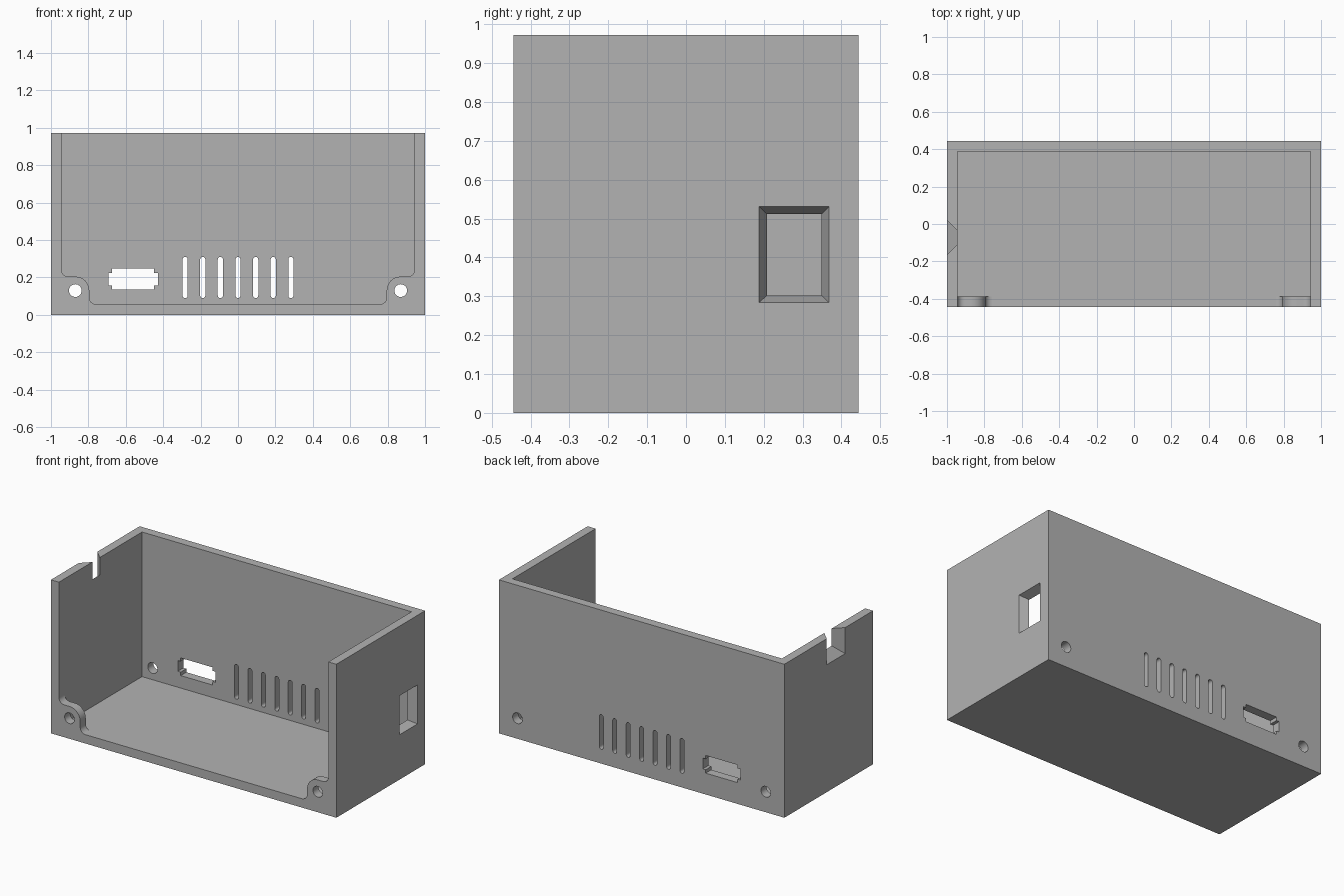
import bpy, bmesh
from math import cos, sin, pi, radians

if "Cube" in bpy.data.objects:
    bpy.data.objects.remove(bpy.data.objects["Cube"])

W, D, H, T = 1.0, 0.444, 0.972, 0.056   # half width, half depth, height, wall


def finish(bm, name):
    bmesh.ops.recalc_face_normals(bm, faces=bm.faces)
    mesh = bpy.data.meshes.new(name)
    bm.to_mesh(mesh)
    bm.free()
    ob = bpy.data.objects.new(name, mesh)
    bpy.context.collection.objects.link(ob)
    return ob


def tapered(name, x0, x1, rect0, rect1):
    """Block along x; each rect is (y low, y high, z low, z high)."""
    bm = bmesh.new()
    bmesh.ops.create_cube(bm, size=2)
    for v in bm.verts:
        x, r = (x0, rect0) if v.co.x < 0 else (x1, rect1)
        v.co = (x, r[0] if v.co.y < 0 else r[1], r[2] if v.co.z < 0 else r[3])
    return finish(bm, name)


def prism(name, outline, y0, y1):
    """Outline in (x, z) extruded along y."""
    bm = bmesh.new()
    face = bm.faces.new([bm.verts.new((x, y0, z)) for x, z in outline])
    ext = bmesh.ops.extrude_face_region(bm, geom=[face])["geom"]
    verts = [g for g in ext if isinstance(g, bmesh.types.BMVert)]
    bmesh.ops.translate(bm, verts=verts, vec=(0, y1 - y0, 0))
    return finish(bm, name)


def arc(cx, cz, r, a0, a1, n=8):
    return [(cx + r * cos(radians(a0 + (a1 - a0) * i / n)),
             cz + r * sin(radians(a0 + (a1 - a0) * i / n))) for i in range(n + 1)]


def combine(target, tool, operation):
    mod = target.modifiers.new(tool.name, "BOOLEAN")
    mod.operation, mod.solver, mod.object = operation, "EXACT", tool
    bpy.context.view_layer.objects.active = target
    bpy.ops.object.modifier_apply(modifier=mod.name)
    bpy.data.objects.remove(tool)


# Tray open at the top and front
full = (-D, D, 0, H)
case = tapered("enclosure", -W, W, full, full)
room = (-1, D - T, T, 2)
combine(case, tapered("cavity", T - W, W - T, room, room), "DIFFERENCE")

# Rounded screw tabs in the lower front corners
wall, hole_x, hole_z, r, f = W - T, 0.87, 0.13, 0.075, 0.037
top, side = hole_z + r, hole_x - r
tab = [(wall + 0.03, T - 0.03), (wall + 0.03, top + f)]
tab += arc(wall - f, top + f, f, 0, -90)
tab += arc(hole_x, hole_z, r, 90, 180)
tab += arc(side - f, T + f, f, 0, -90)
tab += [(side - f, T - 0.03)]
for s in (-1, 1):
    combine(case, prism("screw_tab", [(s * x, z) for x, z in tab], -D, T - D), "UNION")

# Screw holes through the tabs and the back wall
for s in (-1, 1):
    circle = arc(s * hole_x, hole_z, 0.034, 0, 360, 32)[:-1]
    combine(case, prism("screw_hole", circle, -0.6, 0.6), "DIFFERENCE")

# Row of round-ended vent slots in the back wall
for i in range(-3, 4):
    x, w = i * 0.0943, 0.014
    slot = arc(x, 0.31 - w, w, 0, 180) + arc(x, 0.09 + w, w, 180, 360)
    combine(case, prism("vent_slot", slot, 0.2, 0.6), "DIFFERENCE")

# Connector opening with stepped corners
cx, cz, a, b, c, d = -0.561, 0.191, 0.132, 0.112, 0.056, 0.034
step = [(a, -d), (a, d), (b, d), (b, c)]
port = step + [(-x, z) for x, z in reversed(step[1:])]
port += [(-a, -d), (-b, -d), (-b, -c), (b, -c), (b, -d)]
combine(case, prism("connector_port", [(cx + x, cz + z) for x, z in port], 0.2, 0.6),
        "DIFFERENCE")


def flared_cut(name, sign, outer, inner):
    """Cut a side wall with an opening that widens outward."""
    grow = [o + (o - i) for o, i in zip(outer, inner)]
    shrink = [i - (o - i) * 0.5 for o, i in zip(outer, inner)]
    ends = [(sign * (W + T), grow), (sign * (wall - T * 0.5), shrink)]
    (x0, r0), (x1, r1) = sorted(ends)
    combine(case, tapered(name, x0, x1, r0, r1), "DIFFERENCE")


# Bevelled window in the left wall, bevelled notch in the right rim
flared_cut("side_window", 1, (0.188, 0.368, 0.284, 0.531), (0.208, 0.349, 0.302, 0.512))
flared_cut("cable_notch", -1, (-0.165, 0.02, 0.807, 1.2), (-0.11, -0.035, 0.862, 1.2))

# Single grey material
mat = bpy.data.materials.new("plain_grey")
mat.use_nodes = True
grey = (0.45, 0.45, 0.45, 1)
mat.diffuse_color = grey
mat.node_tree.nodes["Principled BSDF"].inputs["Base Color"].default_value = grey
case.data.materials.clear()
case.data.materials.append(mat)

# Smooth the curved faces, keep the flat walls flat
bpy.ops.object.select_all(action="DESELECT")
case.select_set(True)
bpy.context.view_layer.objects.active = case
bpy.ops.object.shade_smooth_by_angle(angle=pi / 6)
for p in case.data.polygons:
    p.material_index = 0
    if max(abs(n) for n in p.normal) > 0.9999:
        p.use_smooth = False
